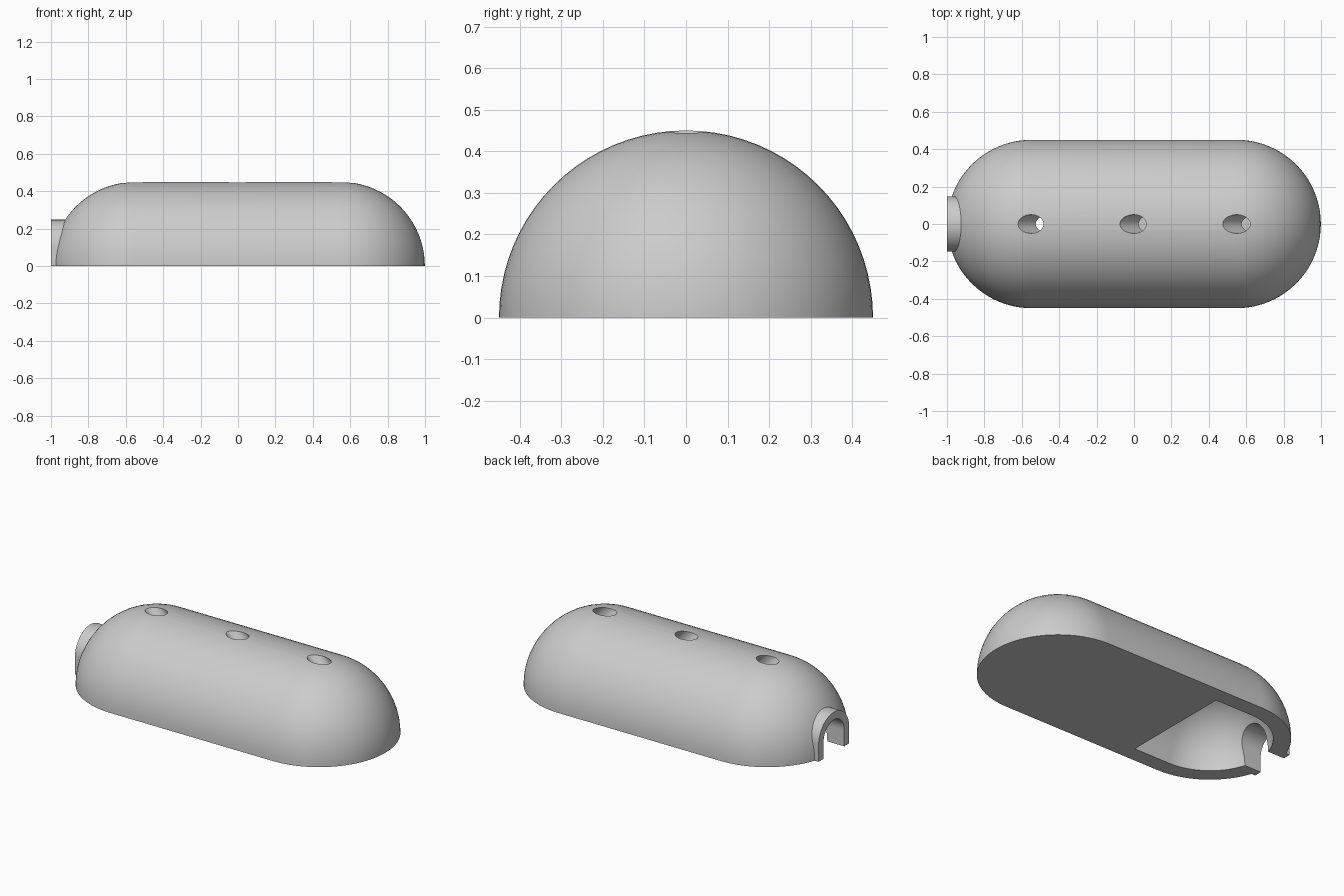
import bpy, bmesh
from math import sin, cos, pi
from mathutils import Matrix, Vector

if "Cube" in bpy.data.objects:
    bpy.data.objects.remove(bpy.data.objects["Cube"])

grey = bpy.data.materials.new("light_grey")
grey.use_nodes = True
colour = (0.6, 0.6, 0.6, 1)
grey.diffuse_color = colour
grey.node_tree.nodes["Principled BSDF"].inputs["Base Color"].default_value = colour


def finish(name, bm):
    bmesh.ops.recalc_face_normals(bm, faces=bm.faces)
    mesh = bpy.data.meshes.new(name)
    bm.to_mesh(mesh)
    bm.free()
    obj = bpy.data.objects.new(name, mesh)
    mesh.materials.append(grey)
    bpy.context.collection.objects.link(obj)
    return obj


def capsule(name, radius, half, steps=20):
    """Capsule lying along x, spun from a half outline."""
    bm = bmesh.new()
    arc = [(half + radius * cos(a), radius * sin(a))
           for a in (i * pi / 2 / steps for i in range(steps + 1))]
    outline = arc + [(-x, r) for x, r in reversed(arc)]
    verts = [bm.verts.new((x, r, 0)) for x, r in outline]
    edges = [bm.edges.new(pair) for pair in zip(verts, verts[1:])]
    bmesh.ops.spin(bm, geom=verts + edges, cent=(0, 0, 0), axis=(1, 0, 0),
                   angle=2 * pi, steps=steps * 4)
    bmesh.ops.remove_doubles(bm, verts=bm.verts, dist=0.0005)
    return finish(name, bm)


def arch(name, radius, x0, x1, base, centre=0.1, steps=32):
    """Round-topped prism running along x."""
    bm = bmesh.new()
    outline = [(radius * cos(i * pi / steps), centre + radius * sin(i * pi / steps))
               for i in range(steps + 1)]
    outline += [(-radius, base), (radius, base)]
    face = bm.faces.new([bm.verts.new((x0, y, z)) for y, z in outline])
    ext = bmesh.ops.extrude_face_region(bm, geom=[face])["geom"]
    bmesh.ops.translate(bm, vec=(x1 - x0, 0, 0),
                        verts=[v for v in ext if isinstance(v, bmesh.types.BMVert)])
    return finish(name, bm)


def box(name, low, high):
    low, high = Vector(low), Vector(high)
    bm = bmesh.new()
    bmesh.ops.create_cube(bm, size=1, matrix=Matrix.Translation((low + high) / 2)
                          @ Matrix.Diagonal((*(high - low), 1)))
    return finish(name, bm)


def slanted_rod(name, x):
    """Rod sloping down toward +x, crossing the crown at x."""
    bm = bmesh.new()
    bmesh.ops.create_cone(bm, cap_ends=True, segments=32, radius1=0.05, radius2=0.05,
                          depth=0.4, matrix=Matrix.Translation((x, 0, 0.45))
                          @ Matrix.Rotation(-pi / 4, 4, "Y"))
    return finish(name, bm)


def combine(target, tool, operation="DIFFERENCE"):
    mod = target.modifiers.new("join", "BOOLEAN")
    mod.object, mod.operation, mod.solver = tool, operation, "EXACT"
    bpy.context.view_layer.objects.active = target
    bpy.ops.object.modifier_apply(modifier=mod.name)
    bpy.data.objects.remove(tool)


# Outer shell with the end collar
shell = capsule("shell", 0.45, 0.549)
combine(shell, arch("collar", 0.148, -1, -0.75, -0.1), "UNION")

# Hollow inside, leaving a floor over most of the length
cavity = capsule("cavity", 0.35, 0.55)
combine(cavity, box("floor", (-0.3, -1, -1), (2, 1, 0.05)))
combine(shell, cavity)

# Arched bore through the collar, and slanted holes along the crown
combine(shell, arch("bore", 0.1, -1.2, -0.75, -0.2))
for x in (-0.555, -0.005, 0.545):
    combine(shell, slanted_rod("hole", x))

# Flat underside
combine(shell, box("below", (-2, -1, -1), (2, 1, 0)))

bpy.ops.object.select_all(action="DESELECT")
shell.select_set(True)
bpy.context.view_layer.objects.active = shell
bpy.ops.object.shade_smooth_by_angle(angle=pi / 6)
